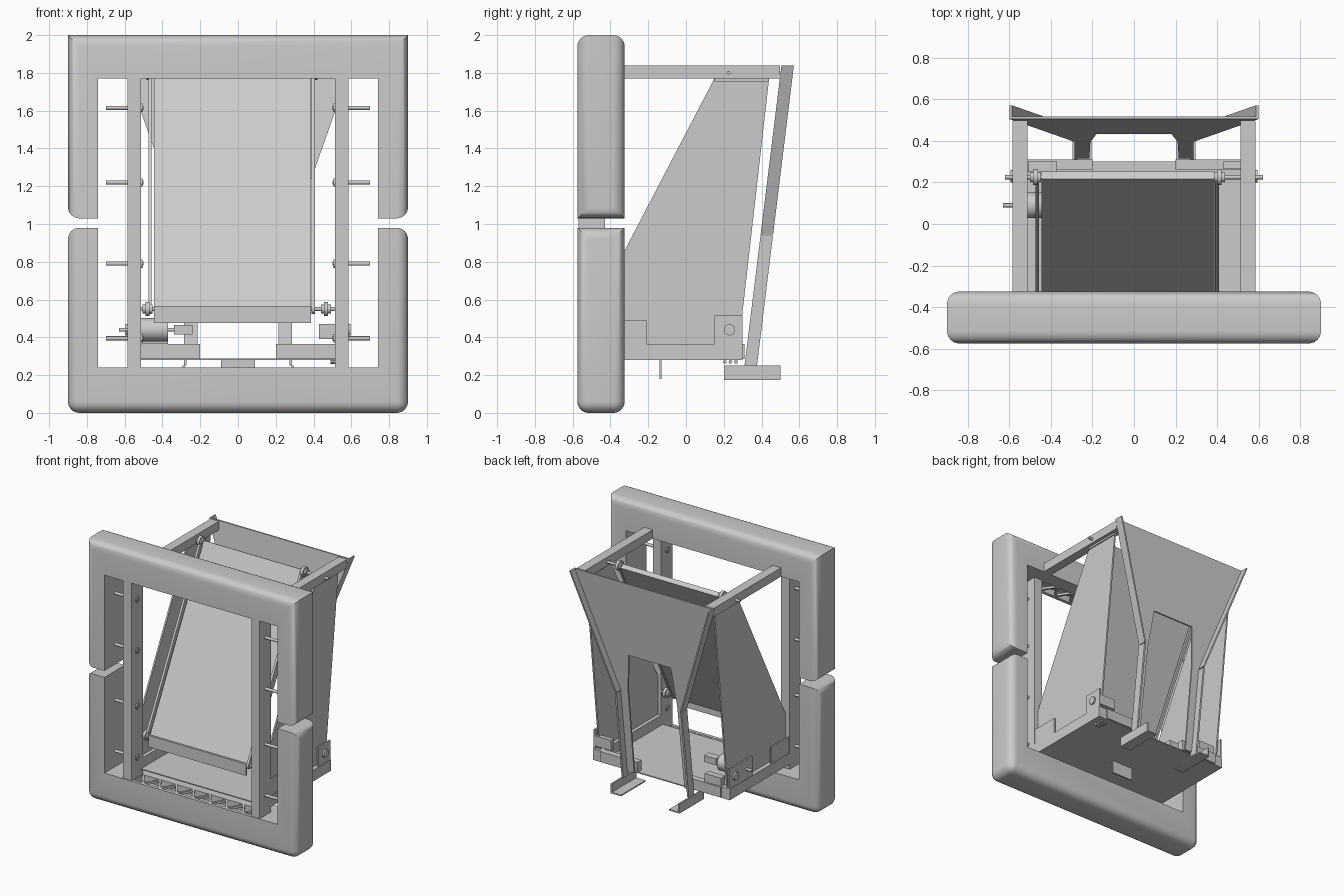
import bpy, bmesh, math
from mathutils import Matrix, Vector

cube = bpy.data.objects.get("Cube")
if cube:
    bpy.data.objects.remove(cube, do_unlink=True)

grey = bpy.data.materials.new("light_grey")
grey.use_nodes = True
grey.diffuse_color = (0.6, 0.6, 0.6, 1)
grey.node_tree.nodes["Principled BSDF"].inputs["Base Color"].default_value = (0.6, 0.6, 0.6, 1)


def finish(bm, name, smooth=False):
    bmesh.ops.recalc_face_normals(bm, faces=bm.faces)
    mesh = bpy.data.meshes.new(name)
    bm.to_mesh(mesh)
    bm.free()
    mesh.materials.append(grey)
    ob = bpy.data.objects.new(name, mesh)
    bpy.context.collection.objects.link(ob)
    if smooth:
        bpy.ops.object.select_all(action='DESELECT')
        ob.select_set(True)
        bpy.context.view_layer.objects.active = ob
        bpy.ops.object.shade_smooth_by_angle(angle=math.radians(35))
    return ob


def prism_mesh(pts, plane, lo, hi):
    """Extrude a 2D outline along the axis that its plane leaves out."""
    place = {'xz': lambda a, b, c: (a, c, b),
             'yz': lambda a, b, c: (c, a, b),
             'xy': lambda a, b, c: (a, b, c)}[plane]
    bm = bmesh.new()
    face = bm.faces.new([bm.verts.new(place(*p, lo)) for p in pts])
    new = bmesh.ops.extrude_face_region(bm, geom=[face])["geom"]
    bmesh.ops.translate(bm, vec=place(0, 0, hi - lo),
                        verts=[v for v in new if isinstance(v, bmesh.types.BMVert)])
    return bm


def prism(name, pts, plane, lo, hi, matrix=None):
    bm = prism_mesh(pts, plane, lo, hi)
    if matrix:
        bm.transform(matrix)
    return finish(bm, name)


def box(name, x, y, z):
    return prism(name, [(x[0], z[0]), (x[1], z[0]), (x[1], z[1]), (x[0], z[1])], 'xz', y[0], y[1])


def rod(name, x0, x1, y, z, r, sides=16):
    bm = bmesh.new()
    m = Matrix.Translation(((x0 + x1) / 2, y, z)) @ Matrix.Rotation(math.pi / 2, 4, 'Y')
    bmesh.ops.create_cone(bm, cap_ends=True, segments=sides, radius1=r, radius2=r,
                          depth=abs(x1 - x0), matrix=m)
    return finish(bm, name, True)


# Padded bumpers: U outlines with rounded outer edges and a trough in the inner face
def bumper(name, end, outer, inner, round_corners):
    pts = [(-.9, end), (-.9, outer), (.9, outer), (.9, end),
           (.74, end), (.74, inner), (-.74, inner), (-.74, end)]
    bm = prism_mesh(pts, 'xz', -.575, -.325)
    picked = []
    for e in bm.edges:
        a, b = (v.co for v in e.verts)
        across = abs(a.y - b.y) > .1
        rim = all(abs(c.x) > .89 or abs(c.z - outer) < .01 for c in (a, b))
        at_end = abs(a.z - end) < .01
        if rim and (not across or at_end or round_corners):
            picked.append(e)
    bmesh.ops.bevel(bm, geom=picked, offset=.06, segments=6, profile=.5, affect='EDGES')
    pad = finish(bm, name, True)
    cutter = box(name + "_trough_cutter", (-.51, .51), (-.55, -.44), (inner - .05, inner + .05))
    cutter.hide_render = cutter.hide_viewport = True
    cut = pad.modifiers.new("trough", 'BOOLEAN')
    cut.operation, cut.solver, cut.object = 'DIFFERENCE', 'EXACT', cutter


bumper("upper_bumper", 1.03, 2.0, 1.77, False)
bumper("lower_bumper", .98, 0.0, .24, True)

# Lattice webs across the troughs
count = 14
step = 1 / count
for label, z0, z1 in (("lower", .222, .239), ("upper", 1.771, 1.788)):
    for i in range(count):
        a, b = (-.55, -.44) if i % 2 else (-.44, -.55)
        x = -.51 + i * step
        prism(label + "_lattice_web",
              [(x, a), (x + .02, a), (x + step + .02, b), (x + step, b)], 'xy', z0, z1)

# Frame, side panels and axles, once per side
for side, s in (("left", 1), ("right", -1)):
    def span(a, b):
        return sorted((s * a, s * b))

    tube = span(.513, .585)
    box(side + "_upright", tube, (-.57, -.43), (.2, 1.8))
    box(side + "_top_rail", tube, (-.45, .498), (1.77, 1.838))
    box(side + "_bottom_rail", tube, (-.45, .3), (.285, .365))
    box(side + "_rear_crossbar", span(.2, .513), (.26, .31), (.285, .365))
    prism(side + "_side_panel",
          [(.15, 1.77), (-.565, .4), (-.55, .365), (.28, .365), (.44, 1.77)],
          'yz', *span(.54, .552))
    box(side + "_panel_top_strip", span(.53, .56), (.15, .44), (1.755, 1.77))
    box(side + "_bearing_plate", span(.57, .582), (.15 if s > 0 else .02, .3), (.365, .515))
    box(side + "_front_plate", span(.57, .582), (-.45, -.21), (.365, .49))
    rod(side + "_bearing_hub", s * .55, s * .595, .23, .44, .03)
    for z in (.395, .79, 1.22, 1.615):
        rod(side + "_wheel_axle", s * .5, s * .7, -.5, z, .011, 12)
        rod(side + "_axle_collar", s * .505, s * .515, -.5, z, .022, 12)

# Floor plate and hanging tab below it
box("floor_plate", (-.585, .585), (-.45, .3), (.279, .287))
box("floor_tab", (-.09, .09), (-.14, -.13), (.18, .28))
for y in (.205, .235, .265):
    rod("floor_bolt", .49, .54, y, .27, .01, 8)

# Sloping conveyor: belt bed, side chains, rollers
top, low = Vector((.225, 1.80)), Vector((-.43, .55))
along = (top - low).normalized()
front = Vector((-along.y, along.x))
bed_top = top + along * .01
prism("conveyor_belt", [low + front * .014, bed_top + front * .014, bed_top - front * .025,
                        low - front * .025], 'yz', -.445, .387)
box("conveyor_tail", (-.445, .387), (-.455, -.44), (.475, .565))


def loop_outline(r):
    base = math.atan2(along.y, along.x)
    pts = []
    for centre, start in ((top, base - math.pi / 2), (low, base + math.pi / 2)):
        for i in range(9):
            a = start + math.pi * i / 8
            pts.append(centre + Vector((math.cos(a), math.sin(a))) * r)
    return pts


for x in (-.475, .39):
    prism("conveyor_chain", loop_outline(.026), 'yz', x, x + .018)
for label, c, reach, places in (("top", top, .62, (-.485, .4)), ("bottom", low, .51, (-.49, .455))):
    rod(label + "_roller_axle", -reach, reach, c.x, c.y, .01, 12)
    for x in places:
        rod(label + "_bearing", x, x + .022, c.x, c.y, .038)
        rod(label + "_bearing_hub", x - .015, x + .037, c.x, c.y, .024)

# Drive motor, gearbox and small blocks
rod("motor_body", -.52, -.37, .09, .44, .062, 24)
rod("motor_shaft", -.63, -.24, .09, .44, .01, 12)
box("motor_coupling", (-.34, -.24), (.06, .12), (.415, .465))
box("gearbox", (-.51, -.37), (.25, .3), (.365, .43))
box("sensor_block", (.43, .57), (.265, .3), (.39, .47))

# Rear hopper, sheared backwards as it rises
lean = Matrix(((1, 0, 0, 0), (0, 1, .123, .279), (0, 0, 1, 0), (0, 0, 0, 1)))
half = [(.18, 1.25), (.21, .95), (.215, .285), (.285, .285), (.285, .95), (.6, 1.84)]
outline = half + [(-x, z) for x, z in reversed(half)]
prism("hopper_back", outline, 'xz', 0, .012, lean)
for side, s in (("left", 1), ("right", -1)):
    prism(side + "_hopper_flange",
          [(s * .6, 1.84), (s * .285, .945), (s * .273, .945), (s * .588, 1.84)],
          'xz', 0, .066, lean)
    prism(side + "_leg_flange",
          [(s * .287, .938), (s * .287, .25), (s * .273, .25), (s * .273, .938)],
          'xz', 0, .066, lean)
    # Angle feet under the legs
    box(side + "_foot_plate", sorted((s * .205, s * .295)), (.2, .5), (.175, .185))
    box(side + "_foot_flange", sorted((s * .283, s * .295)), (.2, .5), (.175, .25))
